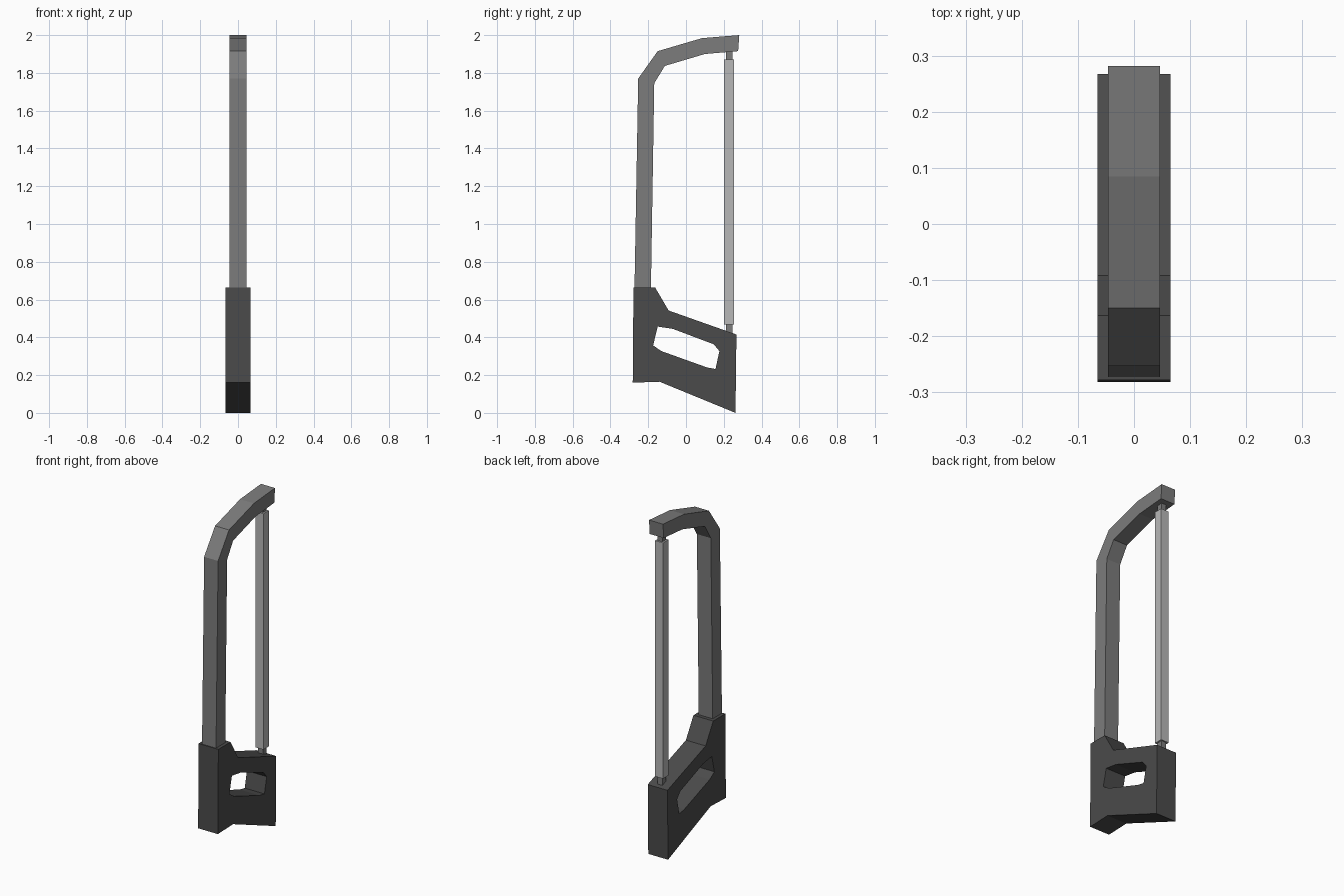
import bpy, bmesh

if "Cube" in bpy.data.objects:
    bpy.data.objects.remove(bpy.data.objects["Cube"])


def shade(name, value):
    m = bpy.data.materials.new(name)
    m.diffuse_color = (value, value, value, 1)
    m.use_nodes = True
    m.node_tree.nodes["Principled BSDF"].inputs["Base Color"].default_value = m.diffuse_color
    return m


def finish(bm, name, mat):
    bmesh.ops.recalc_face_normals(bm, faces=bm.faces)
    me = bpy.data.meshes.new(name)
    bm.to_mesh(me)
    bm.free()
    me.materials.append(mat)
    ob = bpy.data.objects.new(name, me)
    bpy.context.collection.objects.link(ob)
    return ob


def slab(name, loops, half, mat):
    """Fill (y, z) outlines, later loops being holes, and extrude along x."""
    bm = bmesh.new()
    for loop in loops:
        vs = [bm.verts.new((-half, y, z)) for y, z in loop]
        for a, b in zip(vs, vs[1:] + vs[:1]):
            bm.edges.new((a, b))
    bmesh.ops.triangle_fill(bm, edges=bm.edges[:], use_beauty=True, normal=(1, 0, 0))
    ext = bmesh.ops.extrude_face_region(bm, geom=bm.faces[:], use_keep_orig=True)
    moved = [g for g in ext["geom"] if isinstance(g, bmesh.types.BMVert)]
    bmesh.ops.translate(bm, verts=moved, vec=(2 * half, 0, 0))
    return finish(bm, name, mat)


def post(name, y, z0, z1, width, mat):
    """Upright square bar centred on x = 0."""
    bm = bmesh.new()
    bmesh.ops.create_cube(bm, size=1)
    bmesh.ops.scale(bm, verts=bm.verts, vec=(width, width, z1 - z0))
    bmesh.ops.translate(bm, verts=bm.verts, vec=(0, y, (z0 + z1) / 2))
    return finish(bm, name, mat)


dark = shade("dark_grip", 0.07)
steel = shade("frame_grey", 0.2)
light = shade("blade_grey", 0.48)

# Grip with its finger opening
grip = [(-0.278, 0.663), (-0.163, 0.663), (-0.092, 0.542), (0.267, 0.415),
        (0.262, 0.0), (-0.14, 0.165), (-0.282, 0.16)]
opening = [(-0.15, 0.457), (-0.07, 0.445), (0.147, 0.363), (0.177, 0.327),
           (0.156, 0.232), (0.11, 0.241), (-0.13, 0.327), (-0.174, 0.357)]
slab("handle", [grip, opening], 0.065, dark)

# Bowed frame, base sunk slightly into the grip
frame = [(-0.273, 0.64), (-0.253, 1.77), (-0.15, 1.915), (0.085, 1.984),
         (0.282, 2.0), (0.276, 1.915), (0.1, 1.9), (-0.112, 1.837),
         (-0.168, 1.745), (-0.186, 0.64)]
slab("frame", [frame], 0.046, steel)

# Blade and its end pins
post("blade", 0.227, 0.468, 1.872, 0.052, light)
post("lower_pin", 0.229, 0.40, 0.468, 0.032, steel)
post("upper_pin", 0.229, 1.872, 1.93, 0.032, steel)
